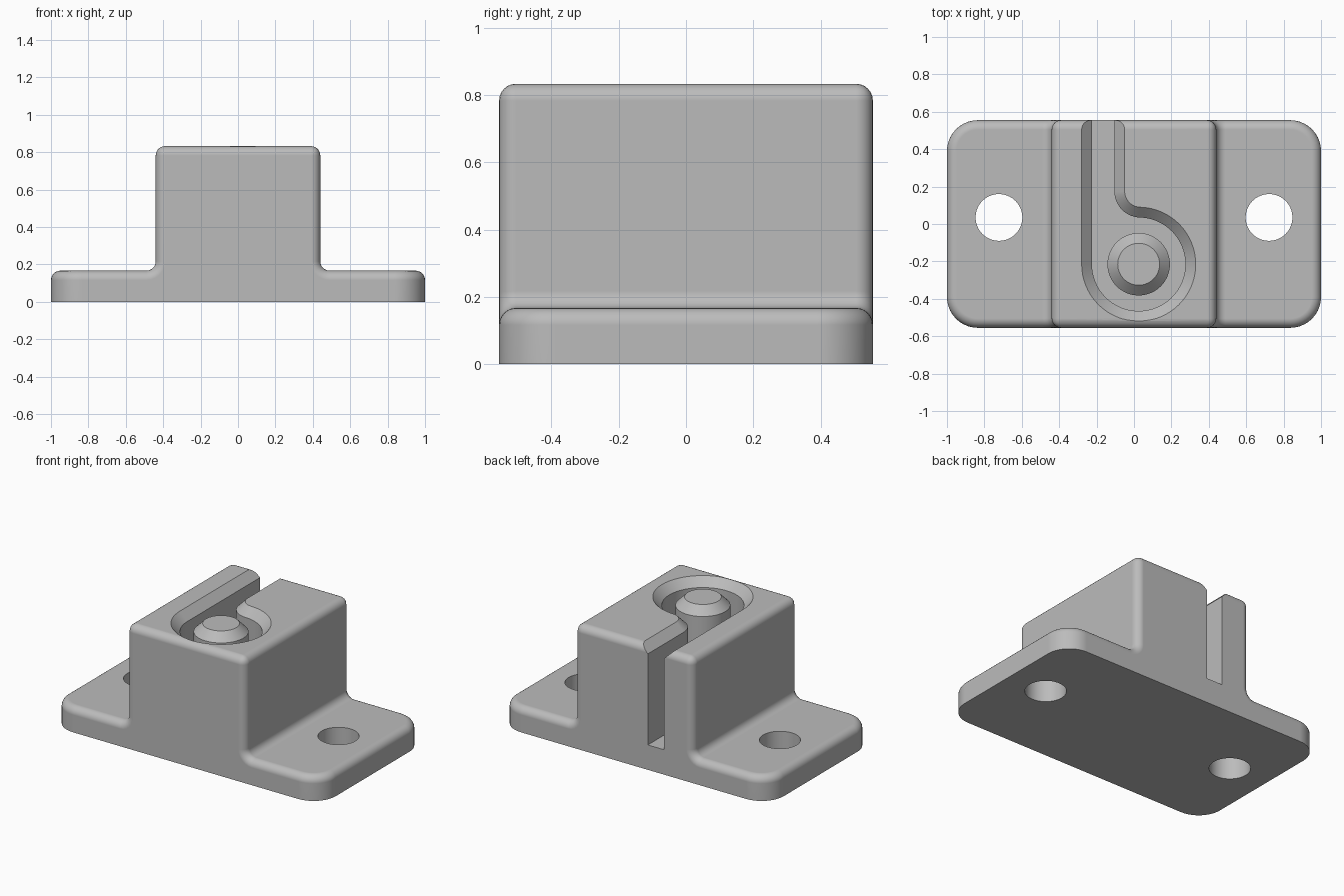
import bpy, bmesh, math
from math import sin, cos, pi

if "Cube" in bpy.data.objects:
    bpy.data.objects.remove(bpy.data.objects["Cube"], do_unlink=True)

# Main dimensions
WIDTH, DEPTH, BASE_Z, TOP_Z = 1.0, 0.555, 0.167, 0.833   # half width, half depth
BLOCK, ROUND, CORNER = 0.44, 0.05, 0.165
CHAMFER = 0.055
PIN = (0.025, -0.215)
PIN_R, CAVITY_R, BEND_R = 0.167, 0.25, 0.14
SLOT_L, SLOT_R = PIN[0] - CAVITY_R, -0.105
HOLE_X, HOLE_Y, HOLE_R = 0.722, 0.035, 0.125

grey = bpy.data.materials.new("plain_grey")
grey.use_nodes = True
colour = (0.5, 0.5, 0.5, 1)
grey.diffuse_color = colour
grey.node_tree.nodes["Principled BSDF"].inputs["Base Color"].default_value = colour


def arc(cx, cy, r, start, end, steps):
    return [(cx + r * cos(start + (end - start) * i / steps),
             cy + r * sin(start + (end - start) * i / steps)) for i in range(steps + 1)]


def loft(rings):
    """Closed solid through matching rings of 3D points."""
    bm = bmesh.new()
    loops = [[bm.verts.new(p) for p in ring] for ring in rings]
    n = len(loops[0])
    for a, b in zip(loops, loops[1:]):
        for i in range(n):
            j = (i + 1) % n
            bm.faces.new((a[i], a[j], b[j], b[i]))
    bm.faces.new(loops[0][::-1])
    bm.faces.new(loops[-1])
    bmesh.ops.recalc_face_normals(bm, faces=bm.faces)
    return bm


def make(name, bm):
    mesh = bpy.data.meshes.new(name)
    bm.to_mesh(mesh)
    bm.free()
    mesh.materials.append(grey)
    obj = bpy.data.objects.new(name, mesh)
    bpy.context.collection.objects.link(obj)
    return obj


def turned(name, x, y, levels, steps=64):
    """Round solid from (radius, height) levels."""
    return make(name, loft([[(px, py, z) for px, py in arc(x, y, r, 0, 2 * pi, steps)[:-1]]
                            for r, z in levels]))


def activate(obj):
    bpy.ops.object.select_all(action='DESELECT')
    obj.select_set(True)
    bpy.context.view_layer.objects.active = obj


def smooth(obj):
    activate(obj)
    bpy.ops.object.shade_smooth_by_angle(angle=math.radians(30))
    mod = obj.modifiers.new("even_normals", 'WEIGHTED_NORMAL')
    mod.keep_sharp = True
    mod.weight = 100


# Body: stepped profile with inner fillets, extruded front to back
half = [(WIDTH, 0), (WIDTH, BASE_Z)]
half += arc(BLOCK + ROUND, BASE_Z + ROUND, ROUND, 1.5 * pi, pi, 6)
half += [(BLOCK, TOP_Z)]
profile = half + [(-x, z) for x, z in reversed(half)]
bm = loft([[(x, y, z) for x, z in profile] for y in (-DEPTH, DEPTH)])

# Flange corners, then all upper edges
corners = [e for e in bm.edges if all(abs(v.co.x) > WIDTH - 0.01 for v in e.verts)
           and abs(e.verts[0].co.z - e.verts[1].co.z) > 0.1]
bmesh.ops.bevel(bm, geom=corners, offset=CORNER, segments=10, profile=0.5,
                affect='EDGES', clamp_overlap=False)
upper = [e for e in bm.edges if len(e.link_faces) == 2 and e.calc_face_angle() > 0.7
         and max(v.co.z for v in e.verts) > 0.01]
bmesh.ops.bevel(bm, geom=upper, offset=ROUND, segments=6, profile=0.5,
                affect='EDGES', clamp_overlap=False)
bmesh.ops.recalc_face_normals(bm, faces=bm.faces)
body = make("mounting_body", bm)


# Keyhole channel: straight slot from the back, blending into a round cavity
def channel(d):
    bend_x = SLOT_R + BEND_R
    bend_y = PIN[1] + math.sqrt((CAVITY_R + BEND_R) ** 2 - (bend_x - PIN[0]) ** 2)
    a = math.atan2(bend_y - PIN[1], bend_x - PIN[0])
    pts = [(SLOT_L - d, 0.7)]
    pts += arc(PIN[0], PIN[1], CAVITY_R + d, pi, 2 * pi + a, 48)
    pts += arc(bend_x, bend_y, BEND_R - d, a + pi, pi, 14)[1 if d < 0 else 0:]
    # the two arcs share their joining point
    del pts[49]
    return pts + [(SLOT_R + d, 0.7)]


levels = [(0, BASE_Z), (0, TOP_Z - CHAMFER), (CHAMFER, TOP_Z), (CHAMFER, TOP_Z + 0.1)]
cutters = [make("channel_cutter", loft([[(x, y, z) for x, y in channel(d)]
                                        for d, z in levels]))]
for side in (-1, 1):
    cutters.append(turned("screw_hole_cutter", side * HOLE_X, HOLE_Y,
                          [(HOLE_R, -0.1), (HOLE_R, BASE_Z + 0.1)]))

for cutter in cutters:
    cutter.hide_render = True
    mod = body.modifiers.new("cut", 'BOOLEAN')
    mod.operation = 'DIFFERENCE'
    mod.solver = 'EXACT'
    mod.object = cutter
    activate(body)
    bpy.ops.object.modifier_apply(modifier=mod.name)
    bpy.data.objects.remove(cutter, do_unlink=True)
smooth(body)

# Centre pin with a chamfered top
pin = turned("centre_pin", PIN[0], PIN[1],
             [(PIN_R, BASE_Z - 0.02), (PIN_R, TOP_Z - CHAMFER), (PIN_R - CHAMFER, TOP_Z)])
smooth(pin)
